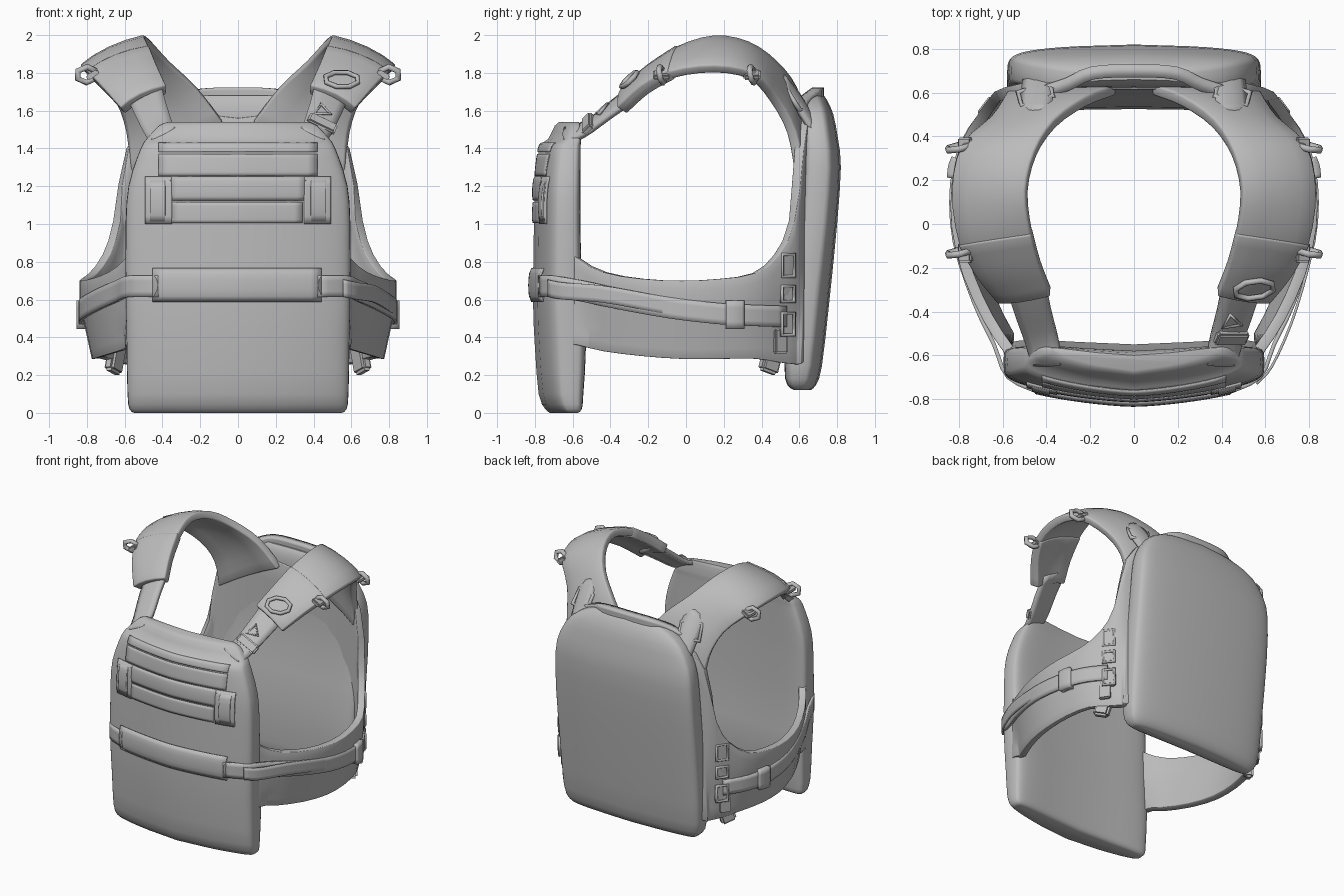
import bpy, bmesh, math
from mathutils import Vector

if "Cube" in bpy.data.objects:
    bpy.data.objects.remove(bpy.data.objects["Cube"])

fabric = bpy.data.materials.new("grey fabric")
fabric.use_nodes = True
GREY = (0.5, 0.5, 0.5, 1)
fabric.diffuse_color = GREY
fabric.node_tree.nodes["Principled BSDF"].inputs["Base Color"].default_value = GREY


def finish(name, bm, angle=40):
    bmesh.ops.recalc_face_normals(bm, faces=bm.faces)
    me = bpy.data.meshes.new(name)
    bm.to_mesh(me)
    bm.free()
    ob = bpy.data.objects.new(name, me)
    bpy.context.collection.objects.link(ob)
    me.materials.append(fabric)
    bpy.ops.object.select_all(action='DESELECT')
    ob.select_set(True)
    bpy.context.view_layer.objects.active = ob
    bpy.ops.object.shade_smooth_by_angle(angle=math.radians(angle))
    return ob


def resample(pts, sub):
    """Catmull-Rom through points of any dimension."""
    p = [Vector(q) for q in pts]
    p = [p[0] * 2 - p[1]] + p + [p[-1] * 2 - p[-2]]
    out = []
    for a, b, c, d in zip(p, p[1:], p[2:], p[3:]):
        for k in range(sub):
            t = k / sub
            out.append((b * 2 + (c - a) * t + (a * 2 - b * 5 + c * 4 - d) * t * t
                        + (b * 3 - a - c * 3 + d) * t ** 3) / 2)
    return out + [p[-2]]


def grid_sheet(name, rows, thick, bevel=0.0):
    """Solid sheet from rows of points."""
    bm = bmesh.new()
    vs = [[bm.verts.new(p) for p in r] for r in rows]
    for r, s in zip(vs, vs[1:]):
        for i in range(len(r) - 1):
            bm.faces.new((r[i], r[i + 1], s[i + 1], s[i]))
    ob = finish(name, bm)
    m = ob.modifiers.new("thickness", 'SOLIDIFY')
    m.thickness, m.offset = thick, 0
    if bevel:
        m = ob.modifiers.new("soft edge", 'BEVEL')
        m.width, m.segments = bevel, 2


def strap(name, pairs, thick, crown=0.0, sub=3, side=1, bevel=0.0):
    """Strap lofted between two edges; crown lifts its middle away from the body."""
    rows = []
    for q in resample([a + b for a, b in pairs], sub):
        a, b = Vector(q[:3]), Vector(q[3:])
        lift = ((a + b) / 2 - Vector((0, 0, 1.3))).normalized() * crown
        row = [a.lerp(b, t) + lift * (1 - (2 * t - 1) ** 2) for t in (0, .25, .5, .75, 1)]
        rows.append([(v.x * side, v.y, v.z) for v in row])
    grid_sheet(name, rows, thick, bevel)


def belt(name, path, half, thick, side=1):
    strap(name, [((x, y, z + half), (x, y, z - half)) for x, y, z in path], thick, side=side)


def frame(name, centre, normal, w, h, bar, side=1, corners=4):
    """Buckle ring bent from a thin bar."""
    quat = Vector(normal).to_track_quat('Z', 'Y')
    cu = bpy.data.curves.new(name, 'CURVE')
    cu.dimensions, cu.bevel_depth, cu.bevel_resolution = '3D', bar, 1
    sp = cu.splines.new('POLY')
    sp.points.add(corners - 1)
    sp.use_cyclic_u = True
    for i, pt in enumerate(sp.points):
        a = math.tau * (i + .5) / corners + (math.pi / 6 if corners == 3 else 0)
        v = quat @ Vector((math.cos(a) * w * .7, math.sin(a) * h * .7, 0)) + Vector(centre)
        pt.co = (v.x * side, v.y, v.z, 1)
    cu.materials.append(fabric)
    ob = bpy.data.objects.new(name, cu)
    bpy.context.collection.objects.link(ob)


def block(name, centre, size, tilt=(0, 0, 0), side=1):
    bm = bmesh.new()
    bmesh.ops.create_cube(bm, size=1)
    bmesh.ops.scale(bm, vec=size, verts=bm.verts)
    bmesh.ops.bevel(bm, geom=bm.edges[:], offset=min(size) * .25, segments=2, affect='EDGES')
    ob = finish(name, bm)
    ob.location = (centre[0] * side, centre[1], centre[2])
    ob.rotation_euler = (tilt[0], tilt[1] * side, tilt[2] * side)


# Plate pockets: stacked rounded sections (z, half width, outer y, inner y), wrapped round the body
POWER = 5


def section_y(u, s, yo, yi, bow):
    d = (yo - yi) / 2
    return (yo + yi) / 2 + d * s - math.copysign(bow, d) * abs(u) ** 1.5 * (.75 + .25 * s)


def pocket(name, rows, bow, n=48):
    bm = bmesh.new()
    rings = []
    for z, w, yo, yi in rows:
        ring = []
        for i in range(n):
            a = math.tau * i / n
            u, s = (math.copysign(abs(f) ** (2 / POWER), f) for f in (math.cos(a), math.sin(a)))
            ring.append(bm.verts.new((u * w, section_y(u, s, yo, yi, bow), z)))
        rings.append(ring)
    for r, s in zip(rings, rings[1:]):
        for i in range(n):
            bm.faces.new((r[i], r[(i + 1) % n], s[(i + 1) % n], s[i]))
    bm.faces.new(rings[0])
    bm.faces.new(rings[-1])
    finish(name, bm, 50)


FRONT_BOW = .08
front_rows = resample([
    (0, .55, -.72, -.60), (.02, .575, -.745, -.575), (.1, .585, -.78, -.565), (.35, .59, -.80, -.55),
    (.6, .595, -.81, -.57), (1, .595, -.805, -.58), (1.2, .58, -.80, -.58), (1.35, .535, -.785, -.58),
    (1.42, .505, -.77, -.58), (1.45, .485, -.73, -.58), (1.52, .42, -.695, -.59), (1.54, .37, -.67, -.60)], 2)
pocket("front_plate_pocket", front_rows, FRONT_BOW)
pocket("back_plate_pocket", resample([
    (.12, .50, .66, .58), (.15, .54, .69, .54), (.25, .57, .72, .525), (.6, .58, .76, .535),
    (1, .58, .80, .60), (1.3, .57, .82, .62), (1.45, .54, .805, .625), (1.58, .46, .78, .625),
    (1.65, .35, .75, .64), (1.68, .26, .73, .66)], 2), .025)


def front_y(x, z):
    for a, b in zip(front_rows, front_rows[1:]):
        if a[0] <= z <= b[0]:
            r = a.lerp(b, (z - a[0]) / (b[0] - a[0]))
            u = min(abs(x / r[1]), 1)
            return section_y(u, (1 - u ** POWER) ** (1 / POWER), r[2], r[3], FRONT_BOW)


def front_patch(name, x0, x1, z0, z1, bulge, thick):
    """Cloth strip lying on the front pocket."""
    rows = []
    for j in range(7):
        t = j / 6
        z = z0 + (z1 - z0) * t
        lift = .003 + bulge * math.sqrt(max(0, 1 - (2 * t - 1) ** 2))
        xs = [x0 + (x1 - x0) * i / 16 for i in range(17)]
        rows.append([(x, front_y(x, z) - lift, z) for x in xs])
    grid_sheet(name, rows, thick)


# Front panel webbing
front_patch("front_belt_sleeve", -.45, .44, .59, .765, .016, .014)
front_patch("lower_webbing", -.35, .34, 1.005, 1.115, .003, .01)
front_patch("middle_webbing", -.36, .36, 1.125, 1.25, .006, .01)
front_patch("upper_webbing", -.42, .42, 1.255, 1.37, .002, .006)
front_patch("pocket_flap", -.42, .42, 1.38, 1.43, .002, .006)
for s, label in ((1, "left"), (-1, "right")):
    front_patch(label + "_webbing_tab", s * .35, s * .49, 1.0, 1.25, .006, .014)
    front_patch(label + "_tab_keeper", s * .385, s * .465, 1.01, 1.235, .016, .014)

# Cummerbund and back lining, one sheet around the body (x, y, bottom, top)
half = resample([
    (.54, -.66, .37, .95), (.575, -.57, .36, .82), (.66, -.43, .33, .745), (.75, -.23, .305, .71),
    (.80, -.02, .29, .70), (.80, .18, .29, .71), (.76, .36, .29, .74), (.69, .48, .27, .84),
    (.635, .56, .26, 1.02), (.585, .6, .26, 1.4), (.42, .63, .3, 1.58), (.2, .64, .3, 1.58),
    (0, .64, .3, 1.56)], 2)
loop = [tuple(q) for q in half] + [(-q[0], q[1], q[2], q[3]) for q in reversed(half[:-1])]
sheet = []
for x, y, z0, z1 in loop:
    col = []
    for k in range(9):
        t = k / 8
        lean = .93 + .08 * min(t * 1.4, 1) if abs(x) > .6 else 1
        col.append((x * lean, y, z0 + (z1 - z0) * t))
    sheet.append(col)
grid_sheet("cummerbund_and_lining", sheet, .05, .012)

# Paired shoulder straps, belts and hardware
pad = [((.38, -.31, 1.71), (.61, -.34, 1.60)), ((.43, -.18, 1.82), (.71, -.22, 1.71)),
       ((.47, -.03, 1.92), (.79, -.08, 1.79)), ((.49, .15, 1.975), (.82, .15, 1.82)),
       ((.45, .32, 1.945), (.775, .35, 1.78)), ((.36, .46, 1.85), (.645, .47, 1.65)),
       ((.22, .56, 1.72), (.585, .56, 1.48)), ((.08, .615, 1.54), (.57, .60, 1.28))]
for s, label in ((1, "left_"), (-1, "right_")):
    strap(label + "shoulder_pad", pad, .055, .025, side=s, bevel=.012)
    strap(label + "pad_cover", pad[:3], .07, .025, side=s, bevel=.01)
    strap(label + "front_webbing", [
        ((.41, -.24, 1.76), (.58, -.27, 1.66)), ((.385, -.38, 1.65), (.54, -.40, 1.57)),
        ((.35, -.52, 1.54), (.49, -.54, 1.47)), ((.33, -.64, 1.50), (.46, -.64, 1.43))],
        .03, .01, side=s)
    belt(label + "belt", [
        (.42, -.775, .67), (.575, -.70, .67), (.64, -.55, .645), (.73, -.36, .605), (.82, -.08, .555),
        (.832, .18, .525), (.78, .38, .515), (.68, .53, .51)], .056, .018, side=s)
    belt(label + "belt_keeper", [(.83, .21, .52), (.825, .26, .52), (.81, .30, .52)], .075, .05, side=s)

    # Rear side buckles
    for z, h in ((.78, .13), (.63, .09), (.47, .13)):
        block(label + "side_buckle", (.665, .53, z), (.03, .09, h), (0, 0, .6), s)
        frame(label + "side_ring", (.68, .54, z), (.8, .6, 0), .08, h * .9, .012, s)
    block(label + "lower_buckle", (.65, .45, .285), (.06, .11, .15), (-.3, 0, .6), s)
    block(label + "side_tab", (.68, .50, .38), (.03, .08, .13), (0, 0, .6), s)

    # Shoulder hardware
    for y, z in ((.35, 1.79), (-.13, 1.79)):
        frame(label + "pad_loop", (.80, y, z), (.2, 1, .2), .08, .06, .017, s, 6)
        block(label + "loop_tab", (.77, y, z), (.07, .09, .03), (0, .5, 0), s)
    frame(label + "rear_strap_buckle", (.45, .59, 1.655), (.25, .8, .55), .15, .12, .014, s)
    strap(label + "rear_webbing", [((.38, .50, 1.80), (.52, .50, 1.72)), ((.37, .585, 1.69), (.51, .585, 1.61)),
                                   ((.36, .67, 1.55), (.50, .67, 1.48))], .025, .02, side=s)

# Left strap ring, release buckle and loose strap end
frame("left_snap_ring", (.55, -.30, 1.765), (.1, -.7, .7), .13, .08, .014, 1, 8)
block("left_release_buckle", (.445, -.52, 1.53), (.16, .07, .04), (.8, .45, 0))
frame("left_buckle_triangle", (.445, -.45, 1.60), (.1, -.7, .7), .07, .07, .01, 1, 3)
belt("left_loose_strap", [(.56, -.73, .66), (.63, -.65, .645), (.72, -.45, .63), (.79, -.22, .59),
                          (.825, -.06, .56)], .045, .012)

# Drag handle behind the neck
belt("drag_handle", [(-.42, .60, 1.60), (-.3, .64, 1.65), (-.19, .69, 1.685), (0, .70, 1.69),
                     (.19, .69, 1.685), (.3, .64, 1.65), (.42, .60, 1.60)], .032, .06)
